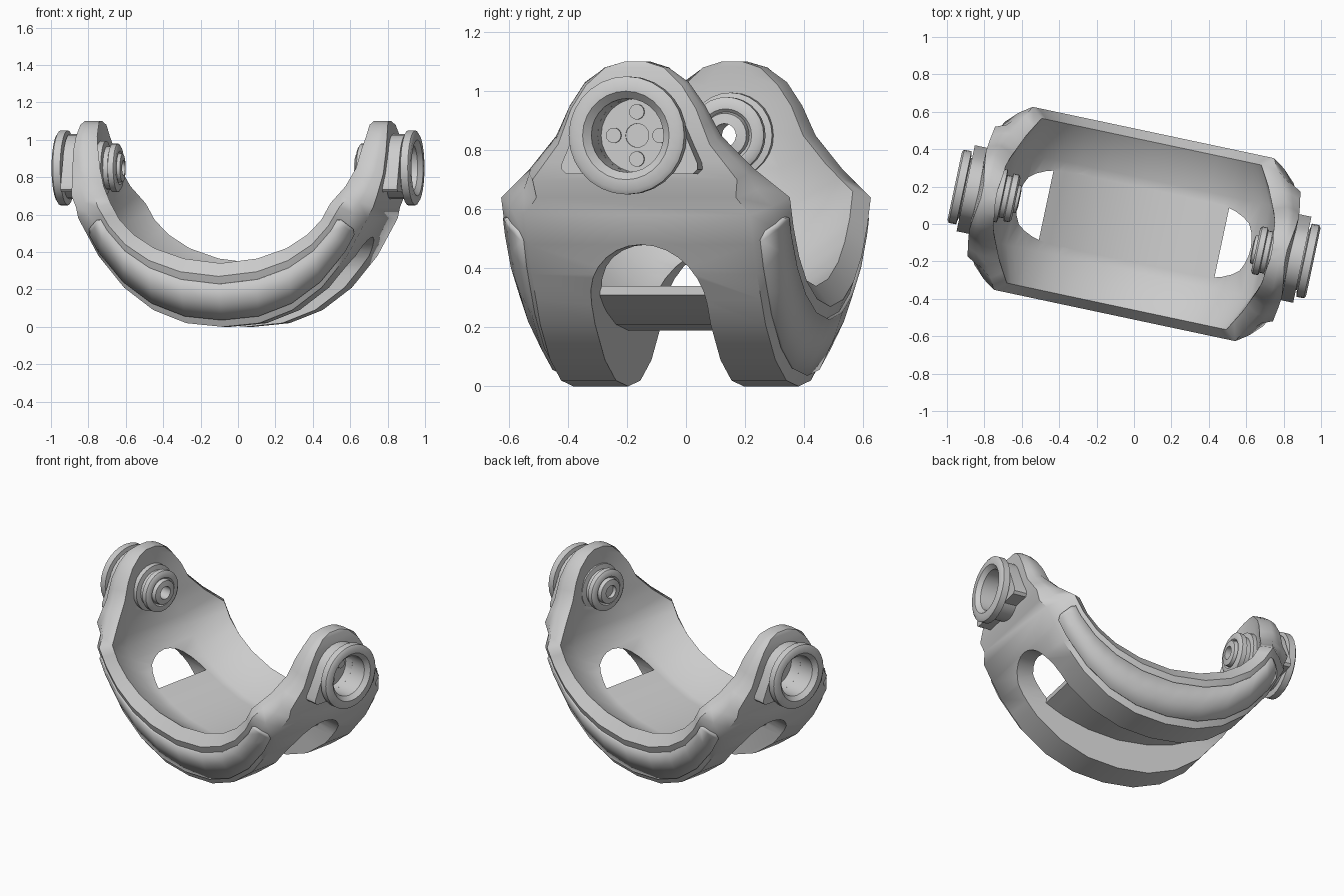
import bpy, bmesh, math
from mathutils import Vector

if "Cube" in bpy.data.objects:
    bpy.data.objects.remove(bpy.data.objects["Cube"])

TURN = -math.radians(12)   # whole yoke is turned about z
PIN_Z = 0.85


def add(name, verts, faces, smooth=35):
    bm = bmesh.new()
    vs = [bm.verts.new(v) for v in verts]
    for f in faces:
        bm.faces.new([vs[i] for i in f])
    bmesh.ops.recalc_face_normals(bm, faces=bm.faces)
    me = bpy.data.meshes.new(name)
    bm.to_mesh(me)
    bm.free()
    ob = bpy.data.objects.new(name, me)
    bpy.context.collection.objects.link(ob)
    ob.rotation_euler.z = TURN
    return shade(ob, smooth)


def shade(ob, angle=35):
    bpy.ops.object.select_all(action='DESELECT')
    ob.select_set(True)
    bpy.context.view_layer.objects.active = ob
    bpy.ops.object.shade_smooth_by_angle(angle=math.radians(angle))
    return ob


def cut(ob, cutters, angle=35):
    """Subtract the cutters, bake the result and drop the cutters."""
    for c in cutters:
        c.hide_render = True
        m = ob.modifiers.new(c.name, 'BOOLEAN')
        m.operation, m.object, m.solver = 'DIFFERENCE', c, 'EXACT'
    bpy.context.view_layer.update()
    mesh = bpy.data.meshes.new_from_object(
        ob.evaluated_get(bpy.context.evaluated_depsgraph_get()))
    ob.modifiers.clear()
    ob.data = mesh
    shade(ob, angle)
    for c in cutters:
        bpy.data.objects.remove(c)


def prism(name, outline, x0, x1):
    """Extrude a (y, z) outline along x."""
    n = len(outline)
    v = [(x, y, z) for x in (x0, x1) for y, z in outline]
    f = [list(range(n)), list(range(n, 2 * n))]
    f += [(i, (i + 1) % n, n + (i + 1) % n, n + i) for i in range(n)]
    return add(name, v, f)


def lathe(name, profile, side, n=28):
    """Turn a closed (x, radius) profile about the pin axis."""
    m = len(profile)
    v = []
    for i in range(n):
        a = 2 * math.pi * i / n
        v += [(side * x, r * math.cos(a), PIN_Z + r * math.sin(a)) for x, r in profile]
    f = [(i * m + j, i * m + (j + 1) % m, (i + 1) % n * m + (j + 1) % m, (i + 1) % n * m + j)
         for i in range(n) for j in range(m)]
    return add(name, v, f)


def disc(y, z, r, n=24):
    return [(y + r * math.cos(2 * math.pi * i / n), z + r * math.sin(2 * math.pi * i / n))
            for i in range(n)]


def tube(name, rings, closed=True, smooth=35):
    """Skin a list of equal rings; cap both ends."""
    k, v = len(rings[0]), [p for r in rings for p in r]
    f = [(a * k + j, a * k + (j + 1) % k, a * k + k + (j + 1) % k, a * k + k + j)
         for a in range(len(rings) - 1) for j in range(k)]
    f += [list(range(k)), list(range(len(v) - k, len(v)))]
    return add(name, v, f, smooth)


# Half of the U: inner centre, inner lip, widest edge, outer face as (x, z), then half width
S = [
    (0.00, 0.22, 0.00, 0.34, 0.00, 0.27, 0.00, 0.00, 0.50),
    (0.20, 0.24, 0.20, 0.365, 0.21, 0.295, 0.20, 0.02, 0.50),
    (0.36, 0.285, 0.36, 0.42, 0.38, 0.355, 0.38, 0.09, 0.50),
    (0.48, 0.34, 0.47, 0.49, 0.51, 0.44, 0.54, 0.21, 0.50),
    (0.60, 0.43, 0.55, 0.57, 0.60, 0.54, 0.68, 0.38, 0.50),
    (0.69, 0.55, 0.60, 0.66, 0.66, 0.64, 0.79, 0.58, 0.50),
    (0.73, 0.68, 0.66, 0.75, 0.72, 0.74, 0.835, 0.70, 0.385),
    (0.745, 0.80, 0.70, 0.85, 0.77, 0.85, 0.85, 0.82, 0.285),
    (0.75, 0.93, 0.72, 0.95, 0.79, 0.95, 0.855, 0.94, 0.235),
    (0.75, 1.02, 0.735, 1.02, 0.80, 1.03, 0.85, 1.02, 0.18),
    (0.75, 1.08, 0.74, 1.08, 0.80, 1.08, 0.84, 1.08, 0.11),
    (0.75, 1.10, 0.75, 1.10, 0.80, 1.10, 0.83, 1.10, 0.04),
]


def station(t):
    """Half section at signed position t as (x, y, z) points; negative t is the left half."""
    a = abs(t)
    i = min(int(a), len(S) - 2)
    p = [u + (v - u) * (a - i) for u, v in zip(S[i], S[i + 1])]
    s, w = (-1 if t < 0 else 1), p[8]
    k = 0.78 if w > 0.4 else 0.92
    I, L, W, O = [Vector((s * p[j], y * w, p[j + 1]))
                  for j, y in ((0, 0.5), (2, 0.9), (4, 1), (6, k))]
    M = W.lerp(O, 0.5)                     # flank bulges a little
    M.y += 0.02 * w
    return [I, L, W, M, O]


# Yoke body with two ears
N = len(S) - 1
rings = []
for i in range(-2 * N, 2 * N + 1):
    if abs(i) % 2 and abs(i) > 20:
        continue
    half = station(i / 2)
    rings.append(half + [Vector((p.x, -p.y, p.z)) for p in reversed(half)])
body = tube("yoke_body", rings, smooth=50)

# Lengthwise arch that splits the lower body into two ribs, and the pin bore
arch = [(-0.2, -0.3), (0.2, -0.3)]
arch += [(0.2 * math.cos(math.pi * i / 14), 0.28 + 0.2 * math.sin(math.pi * i / 14))
         for i in range(15)]
cut(body, [prism("arch_cutter", arch, -1.2, 1.2),
           prism("bore_cutter", disc(0, PIN_Z, 0.125), -1.2, 1.2)], 50)

# Thin saddle plate joining the ribs
plate = []
for i in range(-6, 7):
    p = station(i / 2)[0]
    plate.append([(p.x, -0.2, p.z), (p.x, 0.2, p.z),
                  (p.x, 0.2, p.z - 0.03), (p.x, -0.2, p.z - 0.03)])
tube("saddle_plate", plate)

# Raised strips along the flank of each rib
for s, name in ((1, "back_strip"), (-1, "front_strip")):
    v = []
    steps = [-4.6, -4.5] + [i / 2 for i in range(-8, 9)] + [4.5, 4.6]
    for t in steps:
        _, _, W, M, O = station(t)
        e = 0.45 if abs(t) > 4.55 else 0.7
        for q in (M.lerp(W, e), M, M.lerp(O, e)):
            v.append((q.x, s * q.y, q.z))
    f = [(3 * i + j, 3 * i + j + 1, 3 * i + j + 4, 3 * i + j + 3)
         for i in range(len(steps) - 1) for j in (0, 1)]
    strip = add(name, v, f)
    m = strip.modifiers.new("thickness", 'SOLIDIFY')
    m.thickness, m.offset = 0.022, 0

# Pin bosses, brackets and inner hubs on both ears
boss = [(0.80, 0.165), (0.925, 0.165), (0.93, 0.2), (0.97, 0.2), (0.98, 0.185),
        (0.98, 0.15), (0.955, 0.125), (0.74, 0.125), (0.74, 0.135), (0.80, 0.135)]
hub = [(0.775, 0.145), (0.72, 0.145), (0.715, 0.115), (0.69, 0.115), (0.685, 0.13),
       (0.655, 0.13), (0.645, 0.115), (0.645, 0.09), (0.655, 0.08), (0.63, 0.075),
       (0.625, 0.04), (0.775, 0.04)]
for s, side in ((-1, "left"), (1, "right")):
    lathe(side + "_boss", boss, s)
    lathe(side + "_hub", [(x + 0.02 * (s > 0), r) for x, r in hub], s)
    # Shield-shaped bracket: arc over the pin, rounded lower corners
    arc = [(0.18 * math.cos(a), PIN_Z + 0.18 * math.sin(a))
           for a in [math.radians(15 + 150 * i / 12) for i in range(13)]]
    shield = arc + [(-0.235, 0.755), (-0.235, 0.735), (-0.22, 0.72),
                    (0.22, 0.72), (0.235, 0.735), (0.235, 0.755)]
    bracket = prism(side + "_bracket", shield, s * 0.80, s * 0.92)
    cut(bracket, [prism("hole_cutter", disc(0, PIN_Z, 0.13), s * 0.7, s * 1.1)])

# Right bore is closed by a cap with small studs
prism("right_cap", disc(0, PIN_Z, 0.045), 0.67, 0.79)
for i in range(4):
    a = math.pi / 2 * i
    prism("right_stud_%d" % i, disc(0.08 * math.cos(a), PIN_Z + 0.08 * math.sin(a), 0.026, 14),
          0.78, 0.805)
